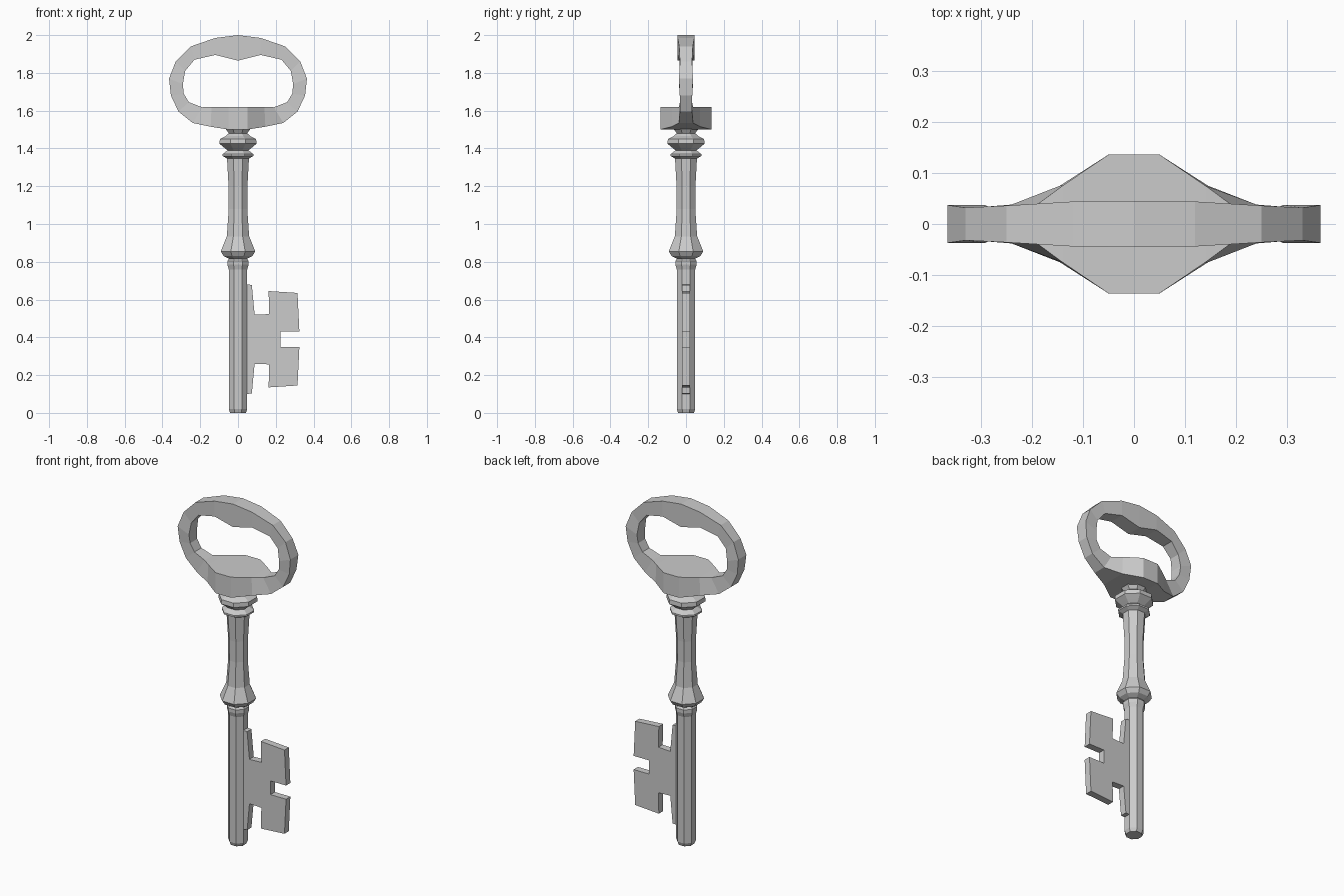
import bpy, bmesh, math

if "Cube" in bpy.data.objects:
    bpy.data.objects.remove(bpy.data.objects["Cube"])


def make_object(name, bm):
    bmesh.ops.recalc_face_normals(bm, faces=bm.faces)
    mesh = bpy.data.meshes.new(name)
    bm.to_mesh(mesh)
    bm.free()
    obj = bpy.data.objects.new(name, mesh)
    bpy.context.collection.objects.link(obj)
    return obj


def lathe(name, profile, sides=8):
    """Faceted turned part from (radius, z) pairs, capped at both ends."""
    bm = bmesh.new()
    rings = []
    for r, z in profile:
        angles = [math.tau * (i + 0.5) / sides for i in range(sides)]
        rings.append([bm.verts.new((r * math.cos(a), r * math.sin(a), z)) for a in angles])
    for lo, hi in zip(rings, rings[1:]):
        for i in range(sides):
            j = (i + 1) % sides
            bm.faces.new((lo[i], lo[j], hi[j], hi[i]))
    bm.faces.new(rings[0])
    bm.faces.new(rings[-1])
    return make_object(name, bm)


# Lower shaft with the small ring above it
lathe("lower_shaft", [(0.045, 0), (0.053, 0.02), (0.053, 0.76), (0.061, 0.785),
                      (0.061, 0.805), (0.045, 0.825)])

# Flared collar and waisted upper shaft
lathe("upper_shaft", [(0.05, 0.815), (0.082, 0.83), (0.099, 0.855), (0.064, 0.935),
                      (0.053, 1.08), (0.054, 1.2), (0.063, 1.35)])

# Disc, bead and neck under the bow
lathe("neck_beads", [(0.06, 1.345), (0.088, 1.36), (0.088, 1.37), (0.06, 1.39),
                     (0.08, 1.405), (0.106, 1.425), (0.104, 1.45), (0.072, 1.465),
                     (0.053, 1.48), (0.076, 1.51)])

# Bow: oval ring, stations of outer x, z, inner x, z, half depth
half = [
    (0.00, 2.000, 0.00, 1.865, 0.045),
    (0.12, 1.985, 0.12, 1.895, 0.044),
    (0.25, 1.940, 0.23, 1.870, 0.036),
    (0.33, 1.860, 0.28, 1.810, 0.032),
    (0.365, 1.770, 0.292, 1.740, 0.037),
    (0.355, 1.680, 0.287, 1.690, 0.033),
    (0.315, 1.595, 0.26, 1.645, 0.032),
    (0.24, 1.535, 0.19, 1.618, 0.038),
    (0.145, 1.515, 0.14, 1.620, 0.075),
    (0.05, 1.500, 0.05, 1.620, 0.136),
]
stations = half + [(-a, b, -c, d, y) for a, b, c, d, y in reversed(half[1:])]
bm = bmesh.new()
loops = []
for ox, oz, ix, iz, y in stations:
    corners = ((ox, -y, oz), (ox, y, oz), (ix, y, iz), (ix, -y, iz))
    loops.append([bm.verts.new(c) for c in corners])
for k, a in enumerate(loops):
    b = loops[(k + 1) % len(loops)]
    for i in range(4):
        j = (i + 1) % 4
        bm.faces.new((a[i], a[j], b[j], b[i]))
make_object("bow", bm)

# Bit: notched plate, mirrored about its mid height
mid, thick = 0.39, 0.02
upper = [(0.03, 0.68), (0.073, 0.678), (0.088, 0.52), (0.165, 0.523),
         (0.162, 0.645), (0.315, 0.635), (0.325, 0.43), (0.225, 0.43)]
outline = upper + [(x, 2 * mid - z) for x, z in reversed(upper)]
bm = bmesh.new()
face = bm.faces.new([bm.verts.new((x, -thick, z)) for x, z in outline])
new = bmesh.ops.extrude_face_region(bm, geom=[face])["geom"]
bmesh.ops.translate(bm, vec=(0, 2 * thick, 0),
                    verts=[v for v in new if isinstance(v, bmesh.types.BMVert)])
make_object("bit", bm)
